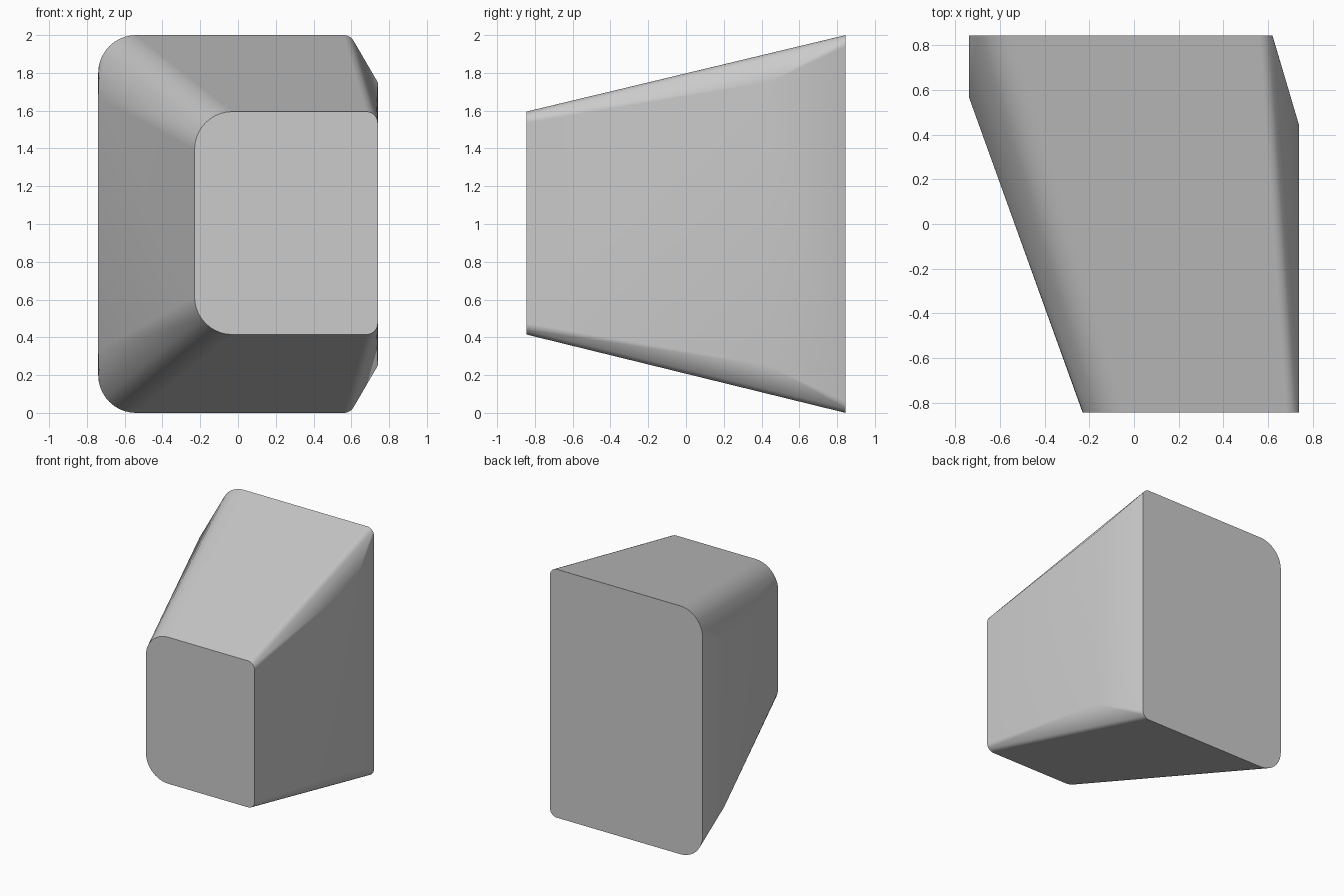
import bpy, bmesh
from math import sin, cos, radians

if "Cube" in bpy.data.objects:
    bpy.data.objects.remove(bpy.data.objects["Cube"])


def rounded_end(bm, y, x0, x1, z0, z1, r_left, r_right, steps=10):
    """Add the outline points of an end cap with different left/right corner radii."""
    corners = [(x1 - r_right, z1 - r_right, r_right, 0),
               (x0 + r_left, z1 - r_left, r_left, 90),
               (x0 + r_left, z0 + r_left, r_left, 180),
               (x1 - r_right, z0 + r_right, r_right, 270)]
    for cx, cz, r, start in corners:
        for i in range(steps + 1):
            a = radians(start + 90 * i / steps)
            bm.verts.new((cx + r * cos(a), y, cz + r * sin(a)))


bm = bmesh.new()
# Small front cap and large back cap
rounded_end(bm, -0.845, -0.23, 0.74, 0.415, 1.595, 0.20, 0.06)
rounded_end(bm, 0.845, -0.74, 0.62, 0.0, 2.0, 0.20, 0.06)
# Bend lines on the left and right walls
for x, y, half in [(0.74, 0.44, 0.75), (-0.74, 0.57, 0.67)]:
    for s in (-1, 1):
        bm.verts.new((x, y, 1 + s * half))

# Skin everything with a convex shell and merge the flat areas
bmesh.ops.convex_hull(bm, input=bm.verts[:])
bmesh.ops.dissolve_limit(bm, angle_limit=radians(0.5), verts=bm.verts[:], edges=bm.edges[:])
bmesh.ops.recalc_face_normals(bm, faces=bm.faces[:])

mesh = bpy.data.meshes.new("tapered_block")
bm.to_mesh(mesh)
bm.free()
block = bpy.data.objects.new("tapered_block", mesh)
bpy.context.collection.objects.link(block)

# Smooth rounded corners, crisp cap edges
bpy.context.view_layer.objects.active = block
block.select_set(True)
bpy.ops.object.shade_smooth_by_angle(angle=radians(30))
weighted = block.modifiers.new("weighted_normals", 'WEIGHTED_NORMAL')
weighted.keep_sharp = True
